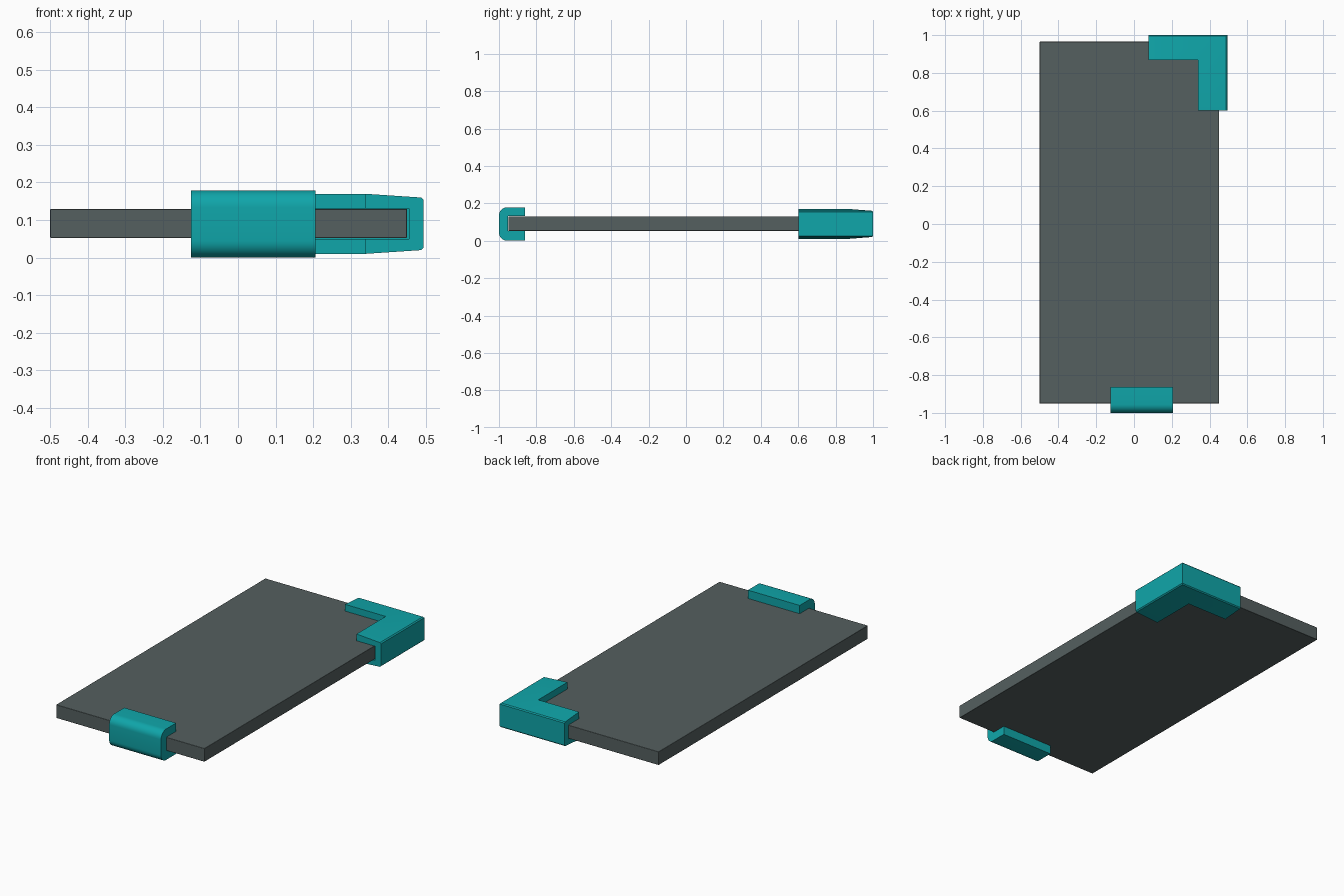
import bpy, bmesh, math

if "Cube" in bpy.data.objects:
    bpy.data.objects.remove(bpy.data.objects["Cube"])


def material(name, rgb):
    m = bpy.data.materials.new(name)
    m.diffuse_color = (*rgb, 1)
    m.use_nodes = True
    m.node_tree.nodes["Principled BSDF"].inputs["Base Color"].default_value = m.diffuse_color
    return m


teal = material("teal", (0.005, 0.38, 0.40))
grey = material("slate grey", (0.09, 0.115, 0.115))


def sweep(name, sections, mat, bevel=0.0):
    """Join matching closed cross-sections into a capped solid."""
    bm = bmesh.new()
    rings = [[bm.verts.new(p) for p in s] for s in sections]
    n = len(rings[0])
    for a, b in zip(rings, rings[1:]):
        for i in range(n):
            j = (i + 1) % n
            bm.faces.new((a[i], a[j], b[j], b[i]))
    bm.faces.new(rings[0][::-1])
    bm.faces.new(rings[-1])
    bmesh.ops.recalc_face_normals(bm, faces=bm.faces[:])
    me = bpy.data.meshes.new(name)
    bm.to_mesh(me)
    bm.free()
    me.materials.append(mat)
    ob = bpy.data.objects.new(name, me)
    bpy.context.collection.objects.link(ob)
    if bevel:
        mod = ob.modifiers.new("bevel", 'BEVEL')
        mod.width, mod.segments = bevel, 2
        mod.limit_method = 'ANGLE'
        mod.angle_limit = math.radians(40)
    bpy.context.view_layer.objects.active = ob
    ob.select_set(True)
    bpy.ops.object.shade_smooth_by_angle(angle=math.radians(30))
    ob.select_set(False)
    return ob


# Flat board
rect = [(-0.5, -0.95), (0.45, -0.95), (0.45, 0.965), (-0.5, 0.965)]
sweep("board", [[(x, y, z) for x, y in rect] for z in (0.0525, 0.1295)], grey, 0.002)

# Edge clip: C-shaped profile with rounded outer corners
r = 0.045
profile = [(-0.862, 0.131), (-0.862, 0.179)]
for cz, start in ((0.179 - r, 90), (r, 180)):
    for k in range(9):
        a = math.radians(start + 90 * k / 8)
        profile.append((-1 + r + r * math.cos(a), cz + r * math.sin(a)))
profile += [(-0.862, 0), (-0.862, 0.051), (-0.952, 0.051), (-0.952, 0.131)]
sweep("edge_clip", [[(x, y, z) for y, z in profile] for x in (-0.125, 0.207)], teal)

# Corner guard: tapered C profile (t runs from inner to outer edge), mitred in an L
half = [(0.75, 0.041), (0, 0.041), (0, 0.08), (0.96, 0.070), (1, 0.064)]
guard = [(t, 0.09 + h) for t, h in half] + [(t, 0.09 - h) for t, h in half[::-1]]
gx = lambda t: 0.338 + 0.156 * t
gy = lambda t: 0.869 + 0.131 * t
sweep("corner_guard", [
    [(0.077, gy(t), z) for t, z in guard],
    [(gx(t), gy(t), z) for t, z in guard],
    [(gx(t), 0.602, z) for t, z in guard],
], teal)
